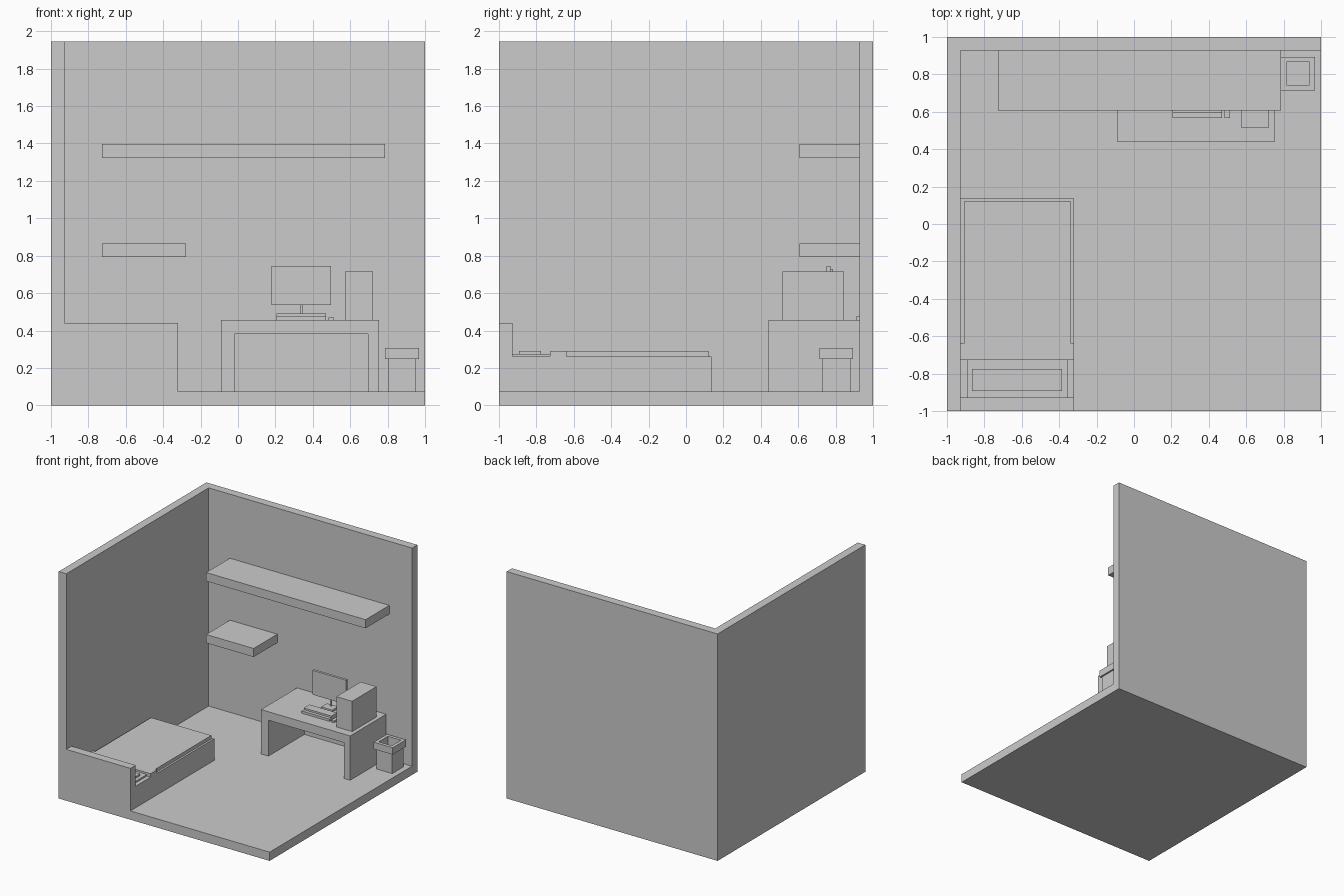
import bpy, bmesh

if "Cube" in bpy.data.objects:
    bpy.data.objects.remove(bpy.data.objects["Cube"])


def finish(name, bm):
    bmesh.ops.recalc_face_normals(bm, faces=bm.faces)
    mesh = bpy.data.meshes.new(name)
    bm.to_mesh(mesh)
    bm.free()
    obj = bpy.data.objects.new(name, mesh)
    bpy.context.collection.objects.link(obj)
    return obj


def box(name, x, y, z):
    """Box from (min, max) pairs on each axis."""
    bm = bmesh.new()
    bmesh.ops.create_cube(bm, size=1)
    for v in bm.verts:
        for i, (lo, hi) in enumerate((x, y, z)):
            v.co[i] = lo if v.co[i] < 0 else hi
    return finish(name, bm)


def extrude_y(name, profile, y0, y1):
    """Prism from an x-z outline."""
    bm = bmesh.new()
    face = bm.faces.new([bm.verts.new((x, y0, z)) for x, z in profile])
    geom = bmesh.ops.extrude_face_region(bm, geom=[face])["geom"]
    for v in geom:
        if isinstance(v, bmesh.types.BMVert):
            v.co.y = y1
    return finish(name, bm)


def square_loft(name, cx, cy, rings):
    """Closed skin through square rings given as (half width, z)."""
    bm = bmesh.new()
    corners = ((-1, -1), (1, -1), (1, 1), (-1, 1))
    loops = [[bm.verts.new((cx + h * a, cy + h * b, z)) for a, b in corners]
             for h, z in rings]
    for low, high in zip(loops, loops[1:]):
        for i in range(4):
            j = (i + 1) % 4
            bm.faces.new((low[i], low[j], high[j], high[i]))
    bm.faces.new(loops[0])
    bm.faces.new(loops[-1])
    return finish(name, bm)


FLOOR, WALL_X, WALL_Y, DESK = 0.075, -0.928, 0.928, 0.455

# Room shell
box("floor", (-1, 1), (-1, 1), (0, FLOOR))
box("left_wall", (-1, WALL_X), (-1, 1), (FLOOR, 1.945))
box("back_wall", (WALL_X, 1), (WALL_Y, 1), (FLOOR, 1.945))

# Wall shelves
box("long_shelf", (-0.727, 0.785), (0.607, WALL_Y), (1.322, 1.396))
box("short_shelf", (-0.727, -0.277), (0.607, WALL_Y), (0.792, 0.865))

# Bed
BED_X = (WALL_X, -0.32)
box("headboard", BED_X, (-1, -0.928), (FLOOR, 0.44))
box("bed_base", BED_X, (-0.928, 0.137), (FLOOR, 0.26))
box("mattress_end", (-0.892, -0.355), (-0.928, -0.727), (0.26, 0.274))
box("pillow", (-0.866, -0.385), (-0.892, -0.775), (0.274, 0.29))
box("blanket_fold", BED_X, (-0.727, -0.64), (0.26, 0.29))
box("blanket", (-0.908, -0.337), (-0.64, 0.12), (0.26, 0.29))

# Desk as one bridge-shaped profile
extrude_y("desk", [(-0.09, FLOOR), (-0.02, FLOOR), (-0.02, 0.382), (0.695, 0.382),
                   (0.695, FLOOR), (0.755, FLOOR), (0.755, DESK), (-0.09, DESK)],
          0.441, WALL_Y)

# Monitor
box("monitor_screen", (0.18, 0.498), (0.752, 0.773), (0.537, 0.745))
box("monitor_neck", (0.332, 0.344), (0.773, 0.785), (0.472, 0.73))
box("monitor_foot", (0.285, 0.39), (0.72, 0.80), (DESK, 0.472))

# Keyboard, mouse, cable cover and computer tower
box("keyboard_base", (0.207, 0.47), (0.567, 0.67), (DESK, 0.475))
box("keyboard_keys", (0.207, 0.47), (0.595, 0.67), (0.475, 0.49))
box("mouse", (0.484, 0.514), (0.567, 0.635), (DESK, 0.47))
box("cable_cover", (0.32, 0.36), (0.908, WALL_Y), (DESK, 0.474))
box("computer_tower", (0.572, 0.722), (0.515, 0.845), (DESK, 0.715))

# Waste bin with a hollow inside
square_loft("waste_bin", 0.877, 0.804,
            [(0.075, FLOOR), (0.075, 0.247), (0.09, 0.247), (0.09, 0.306),
             (0.062, 0.306), (0.062, 0.09)])
